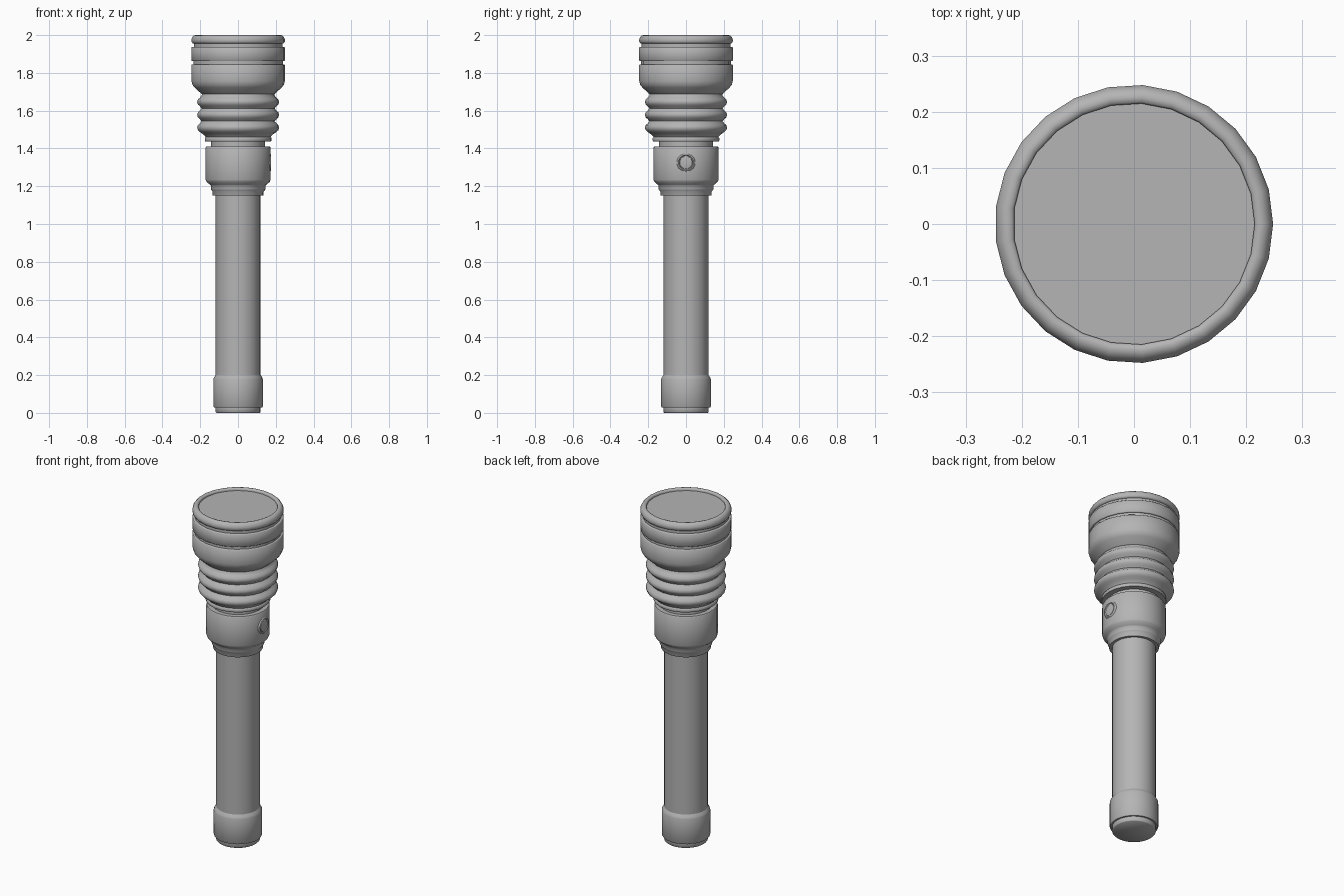
import bpy, bmesh, math
from mathutils import Matrix

SIDES = 25
grey = bpy.data.materials.new("dark_grey")
grey.diffuse_color = (.46, .46, .46, 1)


def lathe(name, profile, sides=SIDES, matrix=None):
    """Spin (radius, height) points around z and cap both ends."""
    bm = bmesh.new()
    rings = []
    for r, z in profile:
        rings.append([bm.verts.new((r * math.cos(math.tau * i / sides),
                                    r * math.sin(math.tau * i / sides), z))
                      for i in range(sides)])
    for a, b in zip(rings, rings[1:]):
        for i in range(sides):
            j = (i + 1) % sides
            bm.faces.new((a[i], a[j], b[j], b[i]))
    bm.faces.new(rings[0][::-1])
    bm.faces.new(rings[-1])
    if matrix:
        bm.transform(matrix)
    mesh = bpy.data.meshes.new(name)
    bm.to_mesh(mesh)
    bm.free()
    mesh.materials.append(grey)
    obj = bpy.data.objects.new(name, mesh)
    bpy.context.collection.objects.link(obj)
    bpy.ops.object.select_all(action='DESELECT')
    obj.select_set(True)
    bpy.context.view_layer.objects.active = obj
    bpy.ops.object.shade_smooth_by_angle(angle=math.radians(55))
    return obj


# Tail cap with a chamfered shoulder
lathe("tail_cap", [(.115, 0), (.119, .004), (.119, .028), (.128, .028),
                   (.132, .034), (.132, .178), (.128, .188), (.118, .203)])

# Long handle tube
lathe("handle", [(.119, .19), (.119, 1.16)])

# Switch housing with stepped lower collar
lathe("switch_housing", [(.134, 1.15), (.136, 1.153), (.136, 1.172), (.143, 1.18),
                         (.145, 1.185), (.145, 1.203), (.151, 1.209), (.168, 1.223),
                         (.173, 1.235), (.173, 1.404), (.169, 1.41), (.143, 1.41)])

# Narrow neck
lathe("neck", [(.143, 1.40), (.143, 1.45)])

# Cooling fins: flange, then three rounded ribs
fins = [(.143, 1.438), (.175, 1.438), (.177, 1.442), (.177, 1.456), (.172, 1.46),
        (.178, 1.468), (.190, 1.478)]
for z in (1.51, 1.578, 1.646):
    fins += [(.203, z - .023), (.214, z - .013), (.218, z), (.214, z + .013), (.203, z + .023)]
    fins.append((.194, z + .034))
fins.append((.190, 1.70))
lathe("cooling_fins", fins)

# Lamp head with two grooves
lathe("lamp_head", [(.190, 1.685), (.198, 1.692), (.231, 1.722), (.243, 1.737), (.248, 1.757),
                    (.248, 1.842), (.245, 1.845), (.238, 1.845), (.238, 1.862),
                    (.245, 1.862), (.248, 1.865), (.248, 1.935), (.245, 1.938),
                    (.236, 1.938), (.236, 1.96)])

# Rounded bezel around the slightly recessed lens
lathe("bezel", [(.236, 1.955), (.242, 1.957), (.248, 1.965), (.248, 1.978), (.243, 1.990),
                (.235, 1.998), (.226, 2.0), (.218, 1.998), (.215, 1.993), (.215, 1.985)])
lathe("lens", [(.216, 1.975), (.216, 1.986)])

# Side switch button on +x, raised ring with a domed cap
to_side = Matrix.Translation((0, 0, 1.325)) @ Matrix.Rotation(math.pi / 2, 4, 'Y')
lathe("switch_button", [(.049, .15), (.049, .168), (.046, .173), (.041, .175), (.037, .172),
                        (.035, .168), (.033, .173), (.024, .175), (.010, .176)], 20, to_side)
